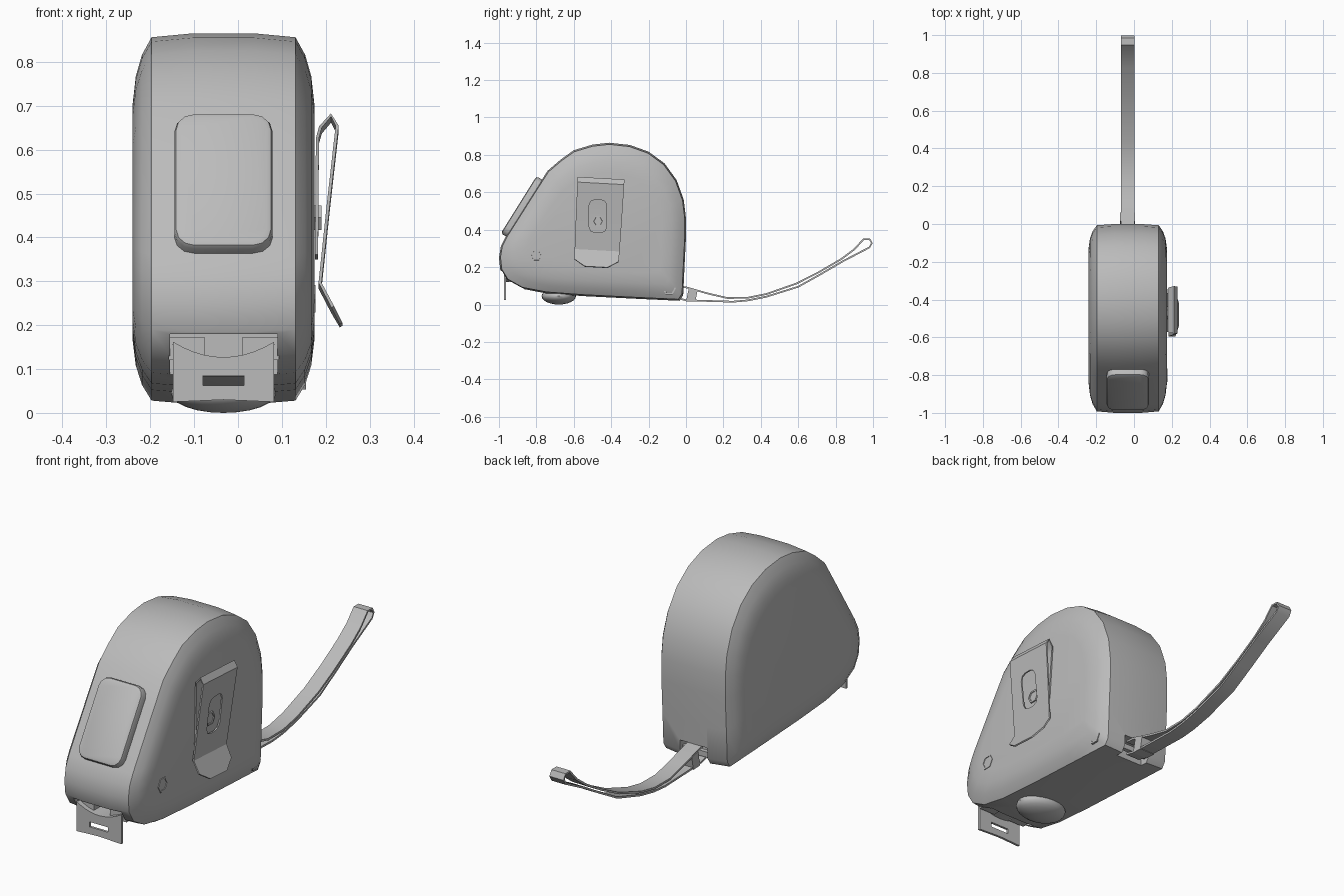
import bpy, bmesh, math
from mathutils import Matrix, Vector

if "Cube" in bpy.data.objects:
    bpy.data.objects.remove(bpy.data.objects["Cube"])

CX = -0.033  # centre plane of the case
grey = bpy.data.materials.new("plain_grey")
grey.diffuse_color = (0.5, 0.5, 0.5, 1)
grey.use_nodes = True
grey.node_tree.nodes["Principled BSDF"].inputs["Base Color"].default_value = grey.diffuse_color


def make(name, bm, cutters=(), angle=38):
    """Turn a bmesh into a shaded object, with optional holes cut in it."""
    bmesh.ops.recalc_face_normals(bm, faces=bm.faces)
    me = bpy.data.meshes.new(name)
    bm.to_mesh(me)
    bm.free()
    ob = bpy.data.objects.new(name, me)
    bpy.context.collection.objects.link(ob)
    for c in cutters:
        m = ob.modifiers.new("cut", 'BOOLEAN')
        m.object, m.operation, m.solver = c, 'DIFFERENCE', 'EXACT'
    if cutters:
        dg = bpy.context.evaluated_depsgraph_get()
        cut = bpy.data.meshes.new_from_object(ob.evaluated_get(dg))
        ob.modifiers.clear()
        ob.data = cut
        for c in cutters:
            bpy.data.objects.remove(c)
    ob.data.materials.clear()
    ob.data.materials.append(grey)
    bpy.ops.object.select_all(action='DESELECT')
    ob.select_set(True)
    bpy.context.view_layer.objects.active = ob
    bpy.ops.object.shade_smooth_by_angle(angle=math.radians(angle))
    return ob


def box_bm(x, y, z):
    bm = bmesh.new()
    bmesh.ops.create_cube(bm, size=1)
    for v in bm.verts:
        v.co = [a + (b - a) * (c + 0.5) for (a, b), c in zip((x, y, z), v.co)]
    return bm


def cutter(x, y, z):
    ob = make("cutter", box_bm(x, y, z))
    ob.hide_render = True
    return ob


def loft(rings, caps=True):
    """Skin closed rings of equal length."""
    bm = bmesh.new()
    vs = [[bm.verts.new(p) for p in r] for r in rings]
    n = len(vs[0])
    for a, b in zip(vs, vs[1:]):
        for i in range(n):
            j = (i + 1) % n
            bm.faces.new((a[i], a[j], b[j], b[i]))
    if caps:
        bm.faces.new(vs[0])
        bm.faces.new(vs[-1])
    return bm


def ribbon(path, thick, place):
    """Strip of given thickness along a 2D path; place(u, v, side, i) -> 3D."""
    pts = [Vector(p) for p in path]
    rings = []
    for i, p in enumerate(pts):
        t = (pts[min(i + 1, len(pts) - 1)] - pts[max(i - 1, 0)]).normalized()
        n = Vector((-t.y, t.x)) * thick / 2
        a, b = p + n, p - n
        rings.append([place(*a, -1, i), place(*a, 1, i), place(*b, 1, i), place(*b, -1, i)])
    return loft(rings)


# Case: side outline lofted across the width, rounded towards both flat sides
outline = [(-0.035, 0.02), (-0.015, 0.05), (-0.008, 0.2), (0, 0.36), (0, 0.46), (-0.012, 0.56),
           (-0.05, 0.665), (-0.115, 0.755), (-0.2, 0.817), (-0.3, 0.853), (-0.41, 0.865),
           (-0.5, 0.855), (-0.6, 0.825), (-0.67, 0.775), (-0.74, 0.715), (-0.82, 0.59),
           (-0.9, 0.463), (-0.965, 0.36), (-0.99, 0.31), (-1.0, 0.25), (-0.993, 0.185),
           (-0.96, 0.13), (-0.88, 0.085), (-0.75, 0.06), (-0.55, 0.045), (-0.25, 0.03)]
sections = [(0.207, 0.72, 0.64), (0.2, 0.83, 0.78), (0.186, 0.915, 0.89),
            (0.164, 0.985, 0.98), (0.07, 1, 1)]
sections = [(-x, a, b) for x, a, b in sections] + sections[::-1]
rings = [[(CX + x, -0.45 + (y + 0.45) * a, 0.42 + (z - 0.42) * b) for y, z in outline]
         for x, a, b in sections]
mouth = cutter((-0.155, 0.09), (-1.1, -0.87), (0.0, 0.18))
strap_hole = cutter((-0.1, 0.04), (-0.07, 0.1), (0.0, 0.1))
make("case", loft(rings), [mouth, strap_hole], 42)

# Guides inside the tape mouth
for side, x in (("left", (-0.158, -0.075)), ("right", (0.009, 0.093))):
    make("mouth_guide_" + side, box_bm(x, (-0.95, -0.86), (0.12, 0.172)))

# Lock button on the sloping front
bm = box_bm((-0.112, 0.112), (-0.035, 0.03), (-0.18, 0.18))
corners = [e for e in bm.edges if abs(e.verts[0].co.y - e.verts[1].co.y) > 0.01]
bmesh.ops.bevel(bm, geom=corners, offset=0.045, segments=3, profile=0.5, affect='EDGES')
front = [e for e in bm.edges if all(v.co.y < -0.03 for v in e.verts)]
bmesh.ops.bevel(bm, geom=front, offset=0.014, segments=2, profile=0.5, affect='EDGES')
bmesh.ops.transform(bm, verts=bm.verts, matrix=Matrix.Translation((CX, -0.865, 0.515))
                    @ Matrix.Rotation(math.radians(-32), 4, 'X'))
make("lock_button", bm)

# Curved tape blade
W = 0.115
arc = [(CX + W * k / 5, 0.123 + 0.035 * (k / 5) ** 2) for k in range(-5, 6)]
make("tape_blade", ribbon(arc, 0.006, lambda u, v, s, i: (u, -0.91 + 0.055 * s, v)))

# Tape end hook with its slot
hook = [(CX + W, 0.025), (CX, 0.03), (CX - W, 0.025)] + [(x, z + 0.004) for x, z in arc]
slot = cutter((-0.08, 0.014), (-1.1, -0.9), (0.062, 0.085))
make("tape_hook", loft([[(x, y, z) for x, z in hook] for y in (-0.973, -0.962)]), [slot])

# Domed foot under the case
bm = bmesh.new()
bmesh.ops.create_uvsphere(bm, u_segments=24, v_segments=12, radius=1)
bmesh.ops.transform(bm, verts=bm.verts, matrix=Matrix.Translation((CX, -0.68, 0.045))
                    @ Matrix.Diagonal((0.12, 0.092, 0.045, 1)))
make("foot", bm)


# Hexagonal screws on the right side
def hex_screw(name, y, z, x0, x1, r, dent):
    def ring(x, q):
        return [(x, y + q * math.cos(k * math.pi / 3), z + q * math.sin(k * math.pi / 3))
                for k in range(6)]
    make(name, loft([ring(x0, r), ring(x1, r), ring(x1, r * 0.75), ring(x1 - dent, r * 0.7)]), (), 30)


hex_screw("front_screw", -0.8, 0.26, 0.12, 0.177, 0.036, 0.012)
hex_screw("rear_screw", -0.09, 0.085, 0.09, 0.155, 0.036, 0.012)
hex_screw("clip_screw", -0.47, 0.445, 0.16, 0.19, 0.032, 0.003)

# Belt clip: bent strip, slightly turned on the case
clip = [(0.179, 0.355), (0.181, 0.62), (0.188, 0.645), (0.212, 0.672), (0.226, 0.648),
        (0.206, 0.47), (0.187, 0.29), (0.216, 0.235), (0.235, 0.2)]
halves = [0.1, 0.11, 0.12, 0.125, 0.125, 0.123, 0.12, 0.118, 0.06]


def place_clip(u, v, s, i):
    y = s * halves[i]
    return (u, -0.467 + y + 0.055 * (v - 0.44), v - 0.055 * y)


b = box_bm((0.189, 0.26), (-0.518, -0.424), (0.385, 0.56))
ends = [e for e in b.edges if abs(e.verts[0].co.x - e.verts[1].co.x) > 0.01]
bmesh.ops.bevel(b, geom=ends, offset=0.03, segments=2, profile=0.5, affect='EDGES')
clip_slot = make("cutter", b)
clip_slot.hide_render = True
make("belt_clip", ribbon(clip, 0.007, place_clip), [clip_slot], 25)

# Wrist strap: one looped strip
strap = [(-0.05, 0.035), (0.0, 0.023), (0.12, 0.019), (0.25, 0.015), (0.33, 0.022), (0.43, 0.042),
         (0.6, 0.095), (0.72, 0.162), (0.84, 0.232), (0.98, 0.305), (0.994, 0.328), (0.982, 0.349),
         (0.95, 0.35), (0.9, 0.295), (0.83, 0.243), (0.71, 0.173), (0.59, 0.112), (0.43, 0.056),
         (0.33, 0.036), (0.22, 0.035), (0.12, 0.058), (0.0, 0.092), (-0.05, 0.098)]
make("wrist_strap", ribbon(strap, 0.009, lambda u, v, s, i: (-0.034 + 0.036 * s, u, v)))

# Lug that holds the strap
lug = [(0.0, 0.017), (0.05, 0.015), (0.062, 0.077), (0.015, 0.087)]
make("strap_lug", loft([[(x, y, z) for y, z in lug] for x in (-0.073, 0.005)]))
make("strap_pin", box_bm((-0.105, 0.045), (-0.05, -0.03), (0.045, 0.07)))
